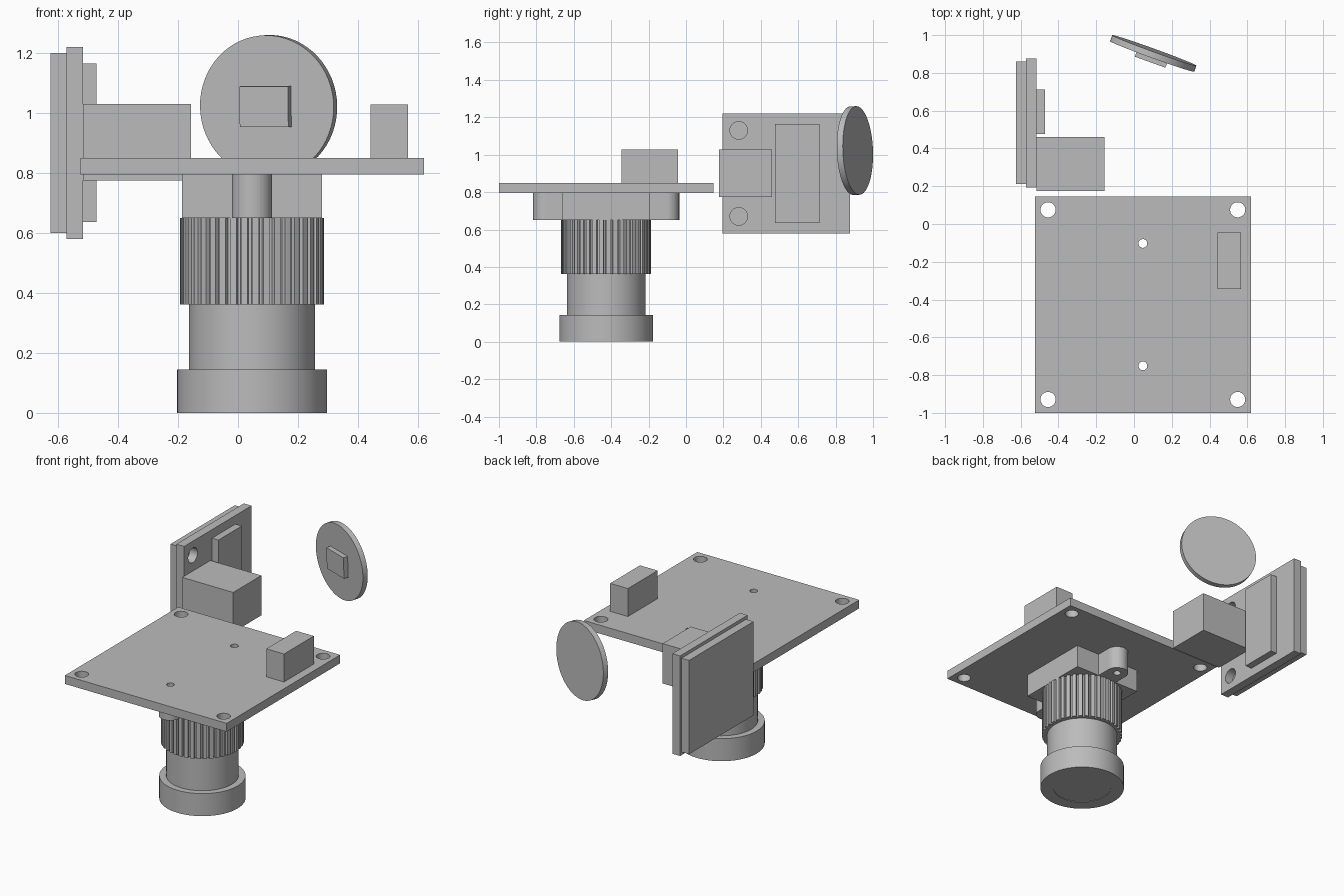
import bpy, bmesh
from math import pi, sin, cos, radians
from mathutils import Matrix, Vector

cube = bpy.data.objects.get("Cube")
if cube:
    bpy.data.objects.remove(cube, do_unlink=True)

grey = bpy.data.materials.new("plain_grey")
grey.use_nodes = True
grey.diffuse_color = (0.5, 0.5, 0.5, 1)
grey.node_tree.nodes["Principled BSDF"].inputs["Base Color"].default_value = (0.5, 0.5, 0.5, 1)


def finish(name, bm, smooth=False):
    bmesh.ops.recalc_face_normals(bm, faces=bm.faces)
    mesh = bpy.data.meshes.new(name)
    bm.to_mesh(mesh)
    bm.free()
    mesh.materials.append(grey)
    obj = bpy.data.objects.new(name, mesh)
    bpy.context.collection.objects.link(obj)
    if smooth:
        select(obj)
        bpy.ops.object.shade_smooth_by_angle(angle=radians(30))
    return obj


def select(obj):
    bpy.ops.object.select_all(action='DESELECT')
    obj.select_set(True)
    bpy.context.view_layer.objects.active = obj


def box(name, x, y, z):
    bm = bmesh.new()
    size = Matrix.Diagonal((x[1] - x[0], y[1] - y[0], z[1] - z[0], 1))
    mid = Matrix.Translation((sum(x) / 2, sum(y) / 2, sum(z) / 2))
    bmesh.ops.create_cube(bm, size=1, matrix=mid @ size)
    return finish(name, bm)


def add_cylinder(bm, centre, radius, depth, turn=Matrix(), sides=48):
    bmesh.ops.create_cone(bm, cap_ends=True, segments=sides, radius1=radius, radius2=radius,
                          depth=depth, matrix=Matrix.Translation(centre) @ turn)


def boolean(obj, other, operation='DIFFERENCE'):
    other.hide_render = True
    mod = obj.modifiers.new("cut", 'BOOLEAN')
    mod.operation = operation
    mod.solver = 'EXACT'
    mod.object = other
    select(obj)
    bpy.ops.object.modifier_apply(modifier=mod.name)
    bpy.data.objects.remove(other, do_unlink=True)
    bpy.ops.object.shade_smooth_by_angle(angle=radians(30))


def drill(obj, holes, depth, turn=Matrix()):
    bm = bmesh.new()
    for centre, radius in holes:
        add_cylinder(bm, centre, radius, depth, turn)
    boolean(obj, finish("hole_cutter", bm))


# Shared centre of the board and lens
CX, CY = 0.047, -0.427
EAR = 0.324
screws = [((CX, CY + s * EAR, 0.75), 0.023) for s in (-1, 1)]

# Main board with corner and screw holes
board = box("main_board", (-0.525, 0.62), (-1.0, 0.146), (0.795, 0.849))
corners = [((CX + i * 0.502, CY + j * 0.502, 0.8), 0.04) for i in (-1, 1) for j in (-1, 1)]
drill(board, corners + screws, 0.4)
box("board_connector", (0.442, 0.567), (-0.345, -0.044), (0.849, 1.028))

# Lens holder with rounded screw ears
holder = box("lens_holder", (CX - 0.233, CX + 0.233), (CY - 0.233, CY + 0.233), (0.65, 0.795))
arm = box("ear_arm", (CX - 0.067, CX + 0.067), (CY - EAR, CY + EAR), (0.65, 0.795))
boolean(holder, arm, 'UNION')
for s in (-1, 1):
    bm = bmesh.new()
    add_cylinder(bm, (CX, CY + s * EAR, 0.7225), 0.067, 0.145)
    boolean(holder, finish("ear_end", bm), 'UNION')
drill(holder, screws, 0.4)

# Lens barrel turned from a profile, with a shallow front glass
profile = [(0, 0.003), (0.172, 0.003), (0.172, 0), (0.25, 0), (0.25, 0.144),
           (0.21, 0.144), (0.21, 0.4), (0, 0.4)]
bm = bmesh.new()
points = [bm.verts.new((r, 0, z)) for r, z in profile]
edges = [bm.edges.new(pair) for pair in zip(points, points[1:])]
bmesh.ops.spin(bm, geom=points + edges, cent=(0, 0, 0), axis=(0, 0, 1), angle=2 * pi, steps=72)
bmesh.ops.remove_doubles(bm, verts=bm.verts, dist=0.0001)
barrel = finish("lens_barrel", bm, True)
barrel.location = (CX, CY, 0)

# Ribbed focus ring
TEETH = 40
bm = bmesh.new()
ring = []
for i in range(TEETH):
    for part, radius in ((0, 0.24), (0.3, 0.24), (0.6, 0.24), (0.68, 0.226), (0.92, 0.226)):
        a = 2 * pi * (i + part) / TEETH
        ring.append(bm.verts.new((radius * cos(a), radius * sin(a), 0.361)))
face = bm.faces.new(ring)
top = bmesh.ops.extrude_face_region(bm, geom=[face])["geom"]
bmesh.ops.translate(bm, vec=(0, 0, 0.289), verts=[v for v in top if isinstance(v, bmesh.types.BMVert)])
if not face.is_valid or len(bm.faces) < TEETH * 5 + 2:
    bm.faces.new(ring)
focus = finish("focus_ring", bm, True)
focus.location = (CX, CY, 0)

# Upright side module
box("side_back_plate", (-0.625, -0.572), (0.211, 0.861), (0.6, 1.2))
plate = box("side_plate", (-0.572, -0.517), (0.194, 0.876), (0.58, 1.22))
drill(plate, [((-0.54, 0.282, z), 0.047) for z in (0.67, 1.13)], 0.2, Matrix.Rotation(pi / 2, 4, 'Y'))
box("side_chip", (-0.517, -0.472), (0.477, 0.713), (0.636, 1.165))
box("side_connector", (-0.517, -0.157), (0.176, 0.46), (0.774, 1.029))

# Tilted disc with a small chip on its front
pose = (Matrix.Translation((0.102, 0.903, 1.022)) @ Matrix.Rotation(radians(-19.9), 4, 'Z')
        @ Matrix.Rotation(radians(2), 4, 'X'))
bm = bmesh.new()
add_cylinder(bm, (0, 0, 0), 0.237, 0.034, Matrix.Rotation(pi / 2, 4, 'X'), 64)
disc = finish("disc", bm, True)
chip = box("disc_chip", (-0.086, 0.086), (-0.047, -0.017), (-0.068, 0.068))
for part in (disc, chip):
    part.matrix_world = pose
